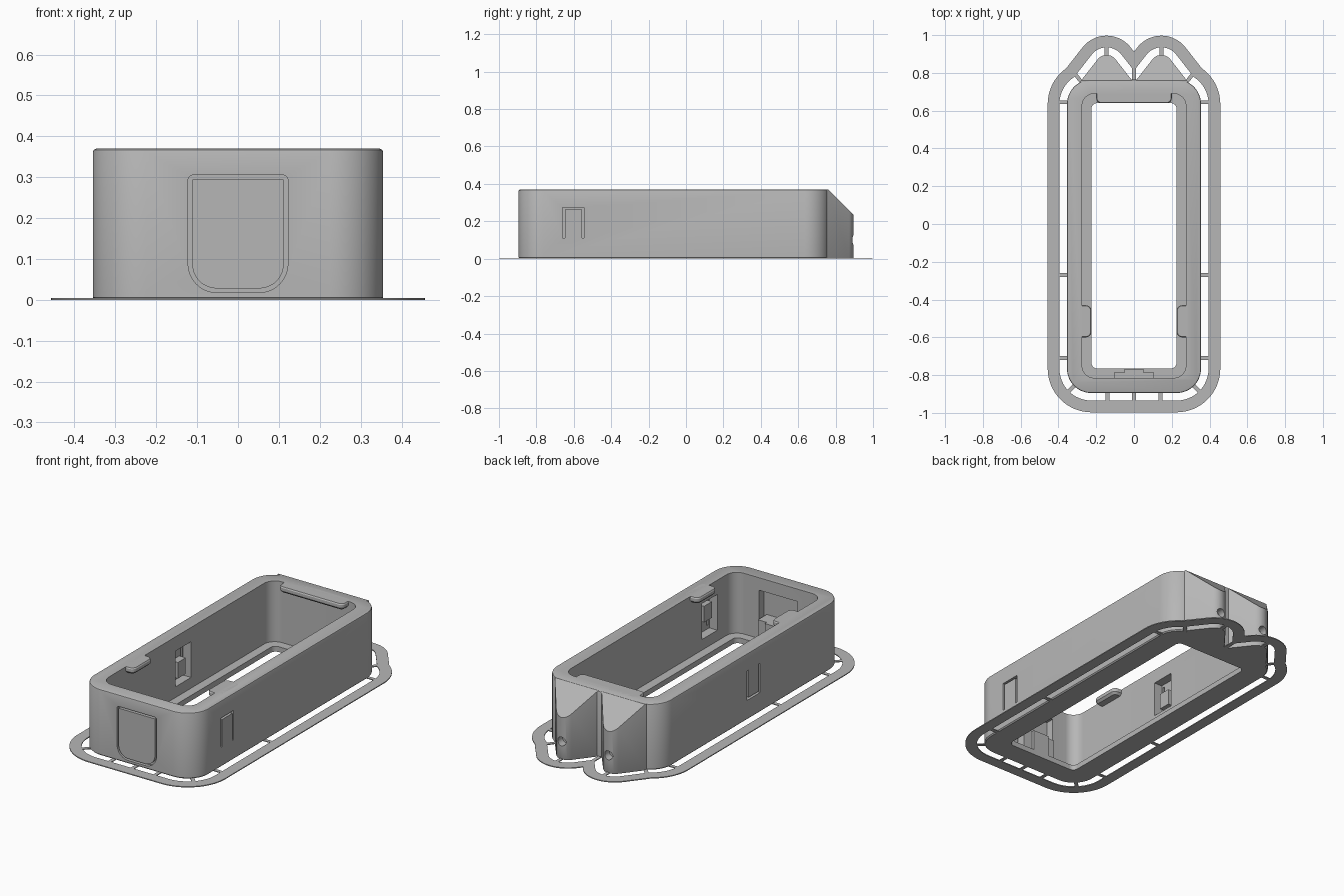
import bpy, bmesh
from math import sin, cos, pi, radians
from mathutils import Matrix, Vector

old = bpy.data.objects.get("Cube")
if old:
    bpy.data.objects.remove(old)

grey = bpy.data.materials.new("light_grey")
grey.use_nodes = True
COLOUR = (0.47, 0.47, 0.47, 1)
grey.diffuse_color = COLOUR
grey.node_tree.nodes["Principled BSDF"].inputs["Base Color"].default_value = COLOUR


def finish(name, bm):
    mesh = bpy.data.meshes.new(name)
    bmesh.ops.recalc_face_normals(bm, faces=bm.faces)
    bm.to_mesh(mesh)
    bm.free()
    mesh.materials.append(grey)
    ob = bpy.data.objects.new(name, mesh)
    bpy.context.collection.objects.link(ob)
    return ob


def hull(name, discs, layers, steps=48, turn=None, cut=None):
    """Convex solid round discs (x, y, r); layers are (height, outline offset)."""
    bm = bmesh.new()
    for z, grow in layers:
        for x, y, r in discs:
            for i in range(steps):
                a = 2 * pi * i / steps
                bm.verts.new((x + (r + grow) * cos(a), y + (r + grow) * sin(a), z))
    res = bmesh.ops.convex_hull(bm, input=bm.verts[:])
    loose = [v for v in bm.verts if not v.link_faces]
    bmesh.ops.delete(bm, geom=loose, context='VERTS')
    bmesh.ops.dissolve_limit(bm, angle_limit=radians(0.5), verts=bm.verts[:], edges=bm.edges[:])
    if cut:
        bmesh.ops.bisect_plane(bm, geom=bm.verts[:] + bm.edges[:] + bm.faces[:],
                               plane_co=cut[0], plane_no=cut[1], clear_outer=True)
        bmesh.ops.holes_fill(bm, edges=[e for e in bm.edges if e.is_boundary])
    if turn:
        bm.transform(turn)
    return finish(name, bm)


def box(name, x, y, z):
    bm = bmesh.new()
    bmesh.ops.create_cube(bm, size=1)
    for v in bm.verts:
        v.co = Vector([(a + b) / 2 + c * abs(b - a) for (a, b), c in zip((x, y, z), v.co)])
    return finish(name, bm)


def combine(ob, tools, operation):
    """Apply booleans one at a time and remove the tool objects."""
    for tool in tools:
        mod = ob.modifiers.new("cut", 'BOOLEAN')
        mod.operation, mod.object, mod.solver = operation, tool, 'EXACT'
        graph = bpy.context.evaluated_depsgraph_get()
        mesh = bpy.data.meshes.new_from_object(ob.evaluated_get(graph))
        ob.modifiers.clear()
        ob.data = mesh
        bpy.data.objects.remove(tool)


def rounded(x, y0, y1, r):
    return [(sx * (x - r), y, r) for sx in (-1, 1) for y in (y0 + r, y1 - r)]


def lobe(s):
    return [(s * 0.145, 0.835, 0.06), (s * 0.01, 0.755, 0.003), (s * 0.28, 0.755, 0.003)]


OUTLINE = rounded(0.355, -0.895, 0.765, 0.13)
UPRIGHT = Matrix.Rotation(pi / 2, 4, 'X')   # local height becomes -y

# Housing: rounded shell, inner cavity and floor opening
body = hull("housing", OUTLINE, [(0, -0.006), (0.006, 0), (0.362, 0), (0.367, -0.002), (0.37, -0.008)])
cuts = [hull("cavity", rounded(0.275, -0.815, 0.69, 0.065), [(0.03, 0), (0.5, 0)]),
        hull("opening", rounded(0.225, -0.765, 0.64, 0.03), [(-0.1, 0), (0.2, 0)])]

# Front panel pocket and the recess behind it
panel = [(-0.052, 0.088, 0.07), (0.052, 0.088, 0.07), (-0.11, 0.293, 0.012), (0.11, 0.293, 0.012)]
cuts.append(hull("panel_pocket", panel, [(0.876, 0), (1.0, 0)], turn=UPRIGHT))
cuts.append(box("inner_recess", (-0.12, 0.12), (-0.863, -0.79), (0.031, 0.3)))

# Side latches: inner window, then a three-sided slot through the wall
latches = [(1, -0.602, 0.268), (-1, -0.09, 0.115)]
for s, y, bar in latches:
    cuts.append(box("window", (s * 0.25, s * 0.325), (y - 0.068, y + 0.068), (0.09, 0.29)))
    for e in (-1, 1):
        mid = y + e * 0.051
        cuts.append(box("slot_leg", (s * 0.3, s * 0.4), (mid - 0.006, mid + 0.006), (0.11, 0.274)))
    cuts.append(box("slot_bar", (s * 0.3, s * 0.4), (y - 0.057, y + 0.057), (bar - 0.006, bar + 0.006)))
combine(body, cuts, 'DIFFERENCE')

parts = [body]
for s, y, bar in latches:
    z = 0.215 if s > 0 else 0.165
    parts.append(box("latch_catch", (s * 0.285, s * 0.33), (y - 0.035, y + 0.035), (z - 0.045, z + 0.045)))

# Front panel and the stop behind it
parts.append(hull("front_panel", panel, [(0.87, -0.01), (0.895, -0.01)], turn=UPRIGHT))
parts.append(box("panel_stop", (-0.105, 0.105), (-0.868, -0.785), (0.02, 0.15)))
parts.append(box("panel_stop_rib", (-0.05, 0.05), (-0.868, -0.768), (0.02, 0.15)))

# Retaining tabs along the rim
tab_layers = [(0.335, -0.012), (0.347, 0), (0.364, 0), (0.37, -0.004)]
parts.append(hull("back_tab", [(s * 0.175, y, 0.025) for s in (-1, 1) for y in (0.665, 0.7)], tab_layers, 24))
for s in (-1, 1):
    parts.append(hull("side_tab", [(s * x, y, 0.03) for x in (0.255, 0.29) for y in (-0.57, -0.46)],
                      tab_layers, 24))

# Tapered back lobes with a bored hole in each tip
for s in (-1, 1):
    ob = hull("back_lobe", lobe(s), [(0, -0.002), (0.004, 0), (0.37, 0)],
              cut=((0, 0.765, 0.365), (0, 1, 1)))
    combine(ob, [hull("bore", [(s * 0.145, 0.1, 0.025)], [(-1.0, 0), (-0.85, 0)], 24, UPRIGHT)], 'DIFFERENCE')
    parts.append(ob)


# Thin brim: offset outline ring around housing and lobes
def brim_plate(name, grow, z0, z1):
    layers = [(z0, grow), (z1, grow)]
    ob = hull(name, OUTLINE, layers, 64)
    combine(ob, [hull("lobe_plate", lobe(s), layers, 64) for s in (-1, 1)], 'UNION')
    return ob


brim = brim_plate("brim", 0.102, 0, 0.005)
combine(brim, [brim_plate("brim_gap", 0.04, -0.05, 0.05)], 'DIFFERENCE')
parts.append(brim)

# Small bridges joining the brim to the housing
bridges = [((0.34, 0.645), (0.42, 0.645)), ((0.34, -0.27), (0.42, -0.27)), ((0.34, -0.71), (0.42, -0.71)),
           ((0, -0.88), (0, -0.95)), ((0.14, -0.88), (0.14, -0.95)), ((0.3, -0.84), (0.36, -0.9)),
           ((0.145, 0.88), (0.145, 0.96)), ((0, 0.75), (0, 0.89)), ((0.27, 0.74), (0.335, 0.825))]
for a, b in bridges:
    for s in ((1, -1) if a[0] else (1,)):
        parts.append(hull("bridge", [(s * p[0], p[1], 0.01) for p in (a, b)], [(0, 0), (0.0045, 0)], 8))

# Smooth curves, keep corners crisp
for ob in parts:
    ob.data.shade_smooth()
    ob.data.set_sharp_from_angle(angle=radians(30))
